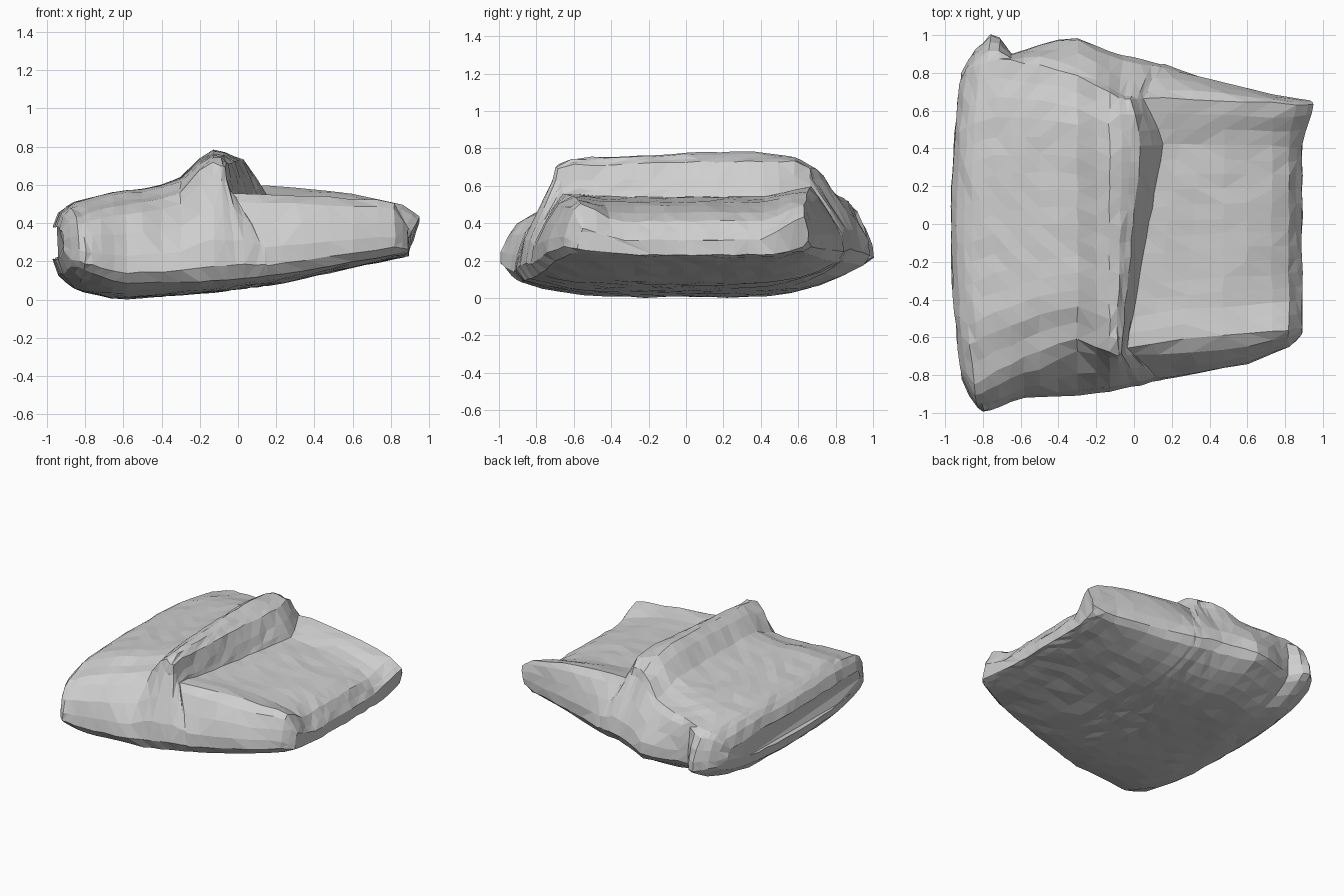
import bpy
import bmesh
import random
from mathutils import Vector

random.seed(4)

cube = bpy.data.objects.get("Cube")
if cube:
    bpy.data.objects.remove(cube, do_unlink=True)


def sample(profile, value):
    """Read a piecewise linear profile."""
    if value <= profile[0][0]:
        return profile[0][1]
    for (a, start), (b, end) in zip(profile, profile[1:]):
        if value <= b:
            return start + (end - start) * (value - a) / (b - a)
    return profile[-1][1]


def ease(value):
    value = max(0, min(1, value))
    return value * value * (3 - 2 * value)


def mix(start, end, factor):
    return start + (end - start) * factor


# Heights along x, through the middle of the bundle
top_height = [(-.97, .38), (-.94, .45), (-.88, .5), (-.65, .56), (-.38, .59),
              (-.2, .62), (.04, .6), (.16, .54), (.5, .51), (.7, .47),
              (.82, .41), (.89, .31)]
bottom_height = [(-.97, .21), (-.94, .13), (-.85, .05), (-.62, 0), (-.2, .03),
                 (.2, .08), (.89, .23)]

# How far the sheet rises (or falls) toward the front and back rims
front_lift = [(-.97, -.02), (-.86, -.07), (-.25, -.07), (-.12, 0), (.2, .02),
              (.6, .03), (.82, .09), (.89, .06)]
back_lift = [(-.97, -.03), (-.3, -.05), (-.1, 0), (.2, .06), (.7, .06),
             (.89, .12)]
back_curl = [(-.97, .05), (-.85, .13), (-.6, .17), (0, .14), (.5, .07),
             (.89, .02)]
front_curl = [(-.97, .03), (-.85, .1), (-.2, .06), (.89, .02)]

# Plan outline: the wide lower rim and the narrower upper rim
front_low = [(-.97, -.82), (-.93, -.94), (-.88, -1), (-.74, -.97),
             (-.6, -.92), (-.2, -.9), (.2, -.82), (.6, -.74), (.83, -.65),
             (.89, -.58)]
front_top = [(-.97, -.75), (-.9, -.85), (-.55, -.69), (-.32, -.6),
             (-.08, -.7), (.1, -.67), (.4, -.6), (.75, -.57), (.89, -.55)]
back_low = [(-.97, .8), (-.93, .9), (-.81, 1), (-.73, .98), (-.66, .9),
            (-.33, 1), (-.1, .9), (.1, .86), (.4, .77), (.75, .68),
            (.89, .66)]
back_top = [(-.97, .74), (-.9, .83), (-.75, .88), (-.5, .84), (-.33, .8),
            (-.05, .66), (.2, .67), (.75, .64), (.89, .62)]
left_bow = [(-.97, .09), (-.6, 0)]

# Folded seam across the top: cross-section, and height and lean along y
fold_section = [(-.45, 0), (-.3, .2), (-.2, .72), (-.13, 1), (-.06, .97),
                (.04, .78), (.14, .15), (.16, 0)]
fold_height = [(-.72, .06), (-.66, .13), (0, .16), (.35, .17), (.6, .14),
               (.66, .08)]
fold_reach = [(-.1, 0), (.16, 1), (.5, 0)]
fold_lean = [(-.72, -.21), (.45, 0), (.68, -.12)]

# The walls are drawn in where the seam ends
wall_pinch = [(-.5, 1), (-.06, 2.6), (.03, 2.6), (.3, 1)]

stations = [-.97, -.94, -.9, -.86, -.81, -.74, -.66, -.58, -.5, -.4, -.3, -.2,
            -.13, -.06, -.01, .04, .1, .14, .16, .24, .35, .48, .6, .73, .82,
            .86, .89]
COLUMNS = 16
side_rows = [(.12, .4), (.38, .75), (.65, .95), (.87, 1)]


def crumple(point, amount=.005):
    return tuple(c + random.uniform(-amount, amount) for c in point)


def top_point(x, t):
    """Point on the upper sheet, with shaped rims and the leaning seam."""
    y = mix(sample(front_top, x), sample(back_top, x), t)
    z = sample(top_height, x)
    z += sample(front_lift, x) * ease(1 - t * 6)
    z += sample(back_lift, x) * ease(t * 5 - 4)
    z += sample(fold_section, x) * sample(fold_height, y)
    return (x + sample(fold_lean, y) * sample(fold_reach, x), y, z)


def bottom_point(x, t):
    """Point on the underside, which curls up toward front and back."""
    y = mix(sample(back_low, x) - .04, sample(front_low, x) + .04, t)
    curl = 2 * t - 1
    lift = sample(front_curl if curl > 0 else back_curl, x)
    return (x, y, sample(bottom_height, x) + lift * abs(curl) ** 4)


def side_points(x, rim_top, rim_low, widest):
    """Bulging wall between the upper rim and the underside."""
    points = []
    for down, out in side_rows:
        out = out ** sample(wall_pinch, x)
        points.append((mix(rim_top[0], x, out), mix(rim_top[1], widest, out),
                       mix(rim_top[2], rim_low[2], down)))
    return points


def section(x):
    """Closed ring around the bundle at one station."""
    steps = [i / COLUMNS for i in range(COLUMNS + 1)]
    top = [top_point(x, t) for t in steps]
    bottom = [bottom_point(x, t) for t in steps]
    back = side_points(x, top[-1], bottom[0], sample(back_low, x))
    front = side_points(x, top[0], bottom[-1], sample(front_low, x))
    bow = sample(left_bow, x)
    return [(px + bow * y * y, y, z)
            for px, y, z in top + back + bottom + front[::-1]]


def pull_corner(bm, target, reach):
    """Draw the nearby part of the sheet out into a pointed corner."""
    for vert in bm.verts:
        offset = target - vert.co
        vert.co += offset * max(0, 1 - offset.length / reach)


def build_bundle():
    bm = bmesh.new()
    rings = [[bm.verts.new(crumple(p)) for p in section(x)] for x in stations]
    count = len(rings[0])
    for ring, following in zip(rings, rings[1:]):
        for i in range(count):
            j = (i + 1) % count
            bm.faces.new((ring[i], ring[j], following[j], following[i]))
    bm.faces.new(rings[0])
    bm.faces.new(rings[-1][::-1])

    pull_corner(bm, Vector((1.02, .64, .44)), .26)

    bmesh.ops.triangulate(bm, faces=bm.faces[:], quad_method='SHORT_EDGE')
    bmesh.ops.recalc_face_normals(bm, faces=bm.faces[:])
    lowest = min(v.co.z for v in bm.verts)
    for vert in bm.verts:
        vert.co.z -= lowest
    mesh = bpy.data.meshes.new("wrapped_bundle")
    bm.to_mesh(mesh)
    bm.free()
    return mesh


# Plain grey cloth, shaded flat
cloth = bpy.data.materials.new("light_grey_cloth")
cloth.use_nodes = True
grey = (.62, .62, .62, 1)
cloth.diffuse_color = grey
cloth.node_tree.nodes["Principled BSDF"].inputs["Base Color"].default_value = grey

bundle = bpy.data.objects.new("wrapped_bundle", build_bundle())
bundle.data.materials.append(cloth)
bpy.context.collection.objects.link(bundle)
